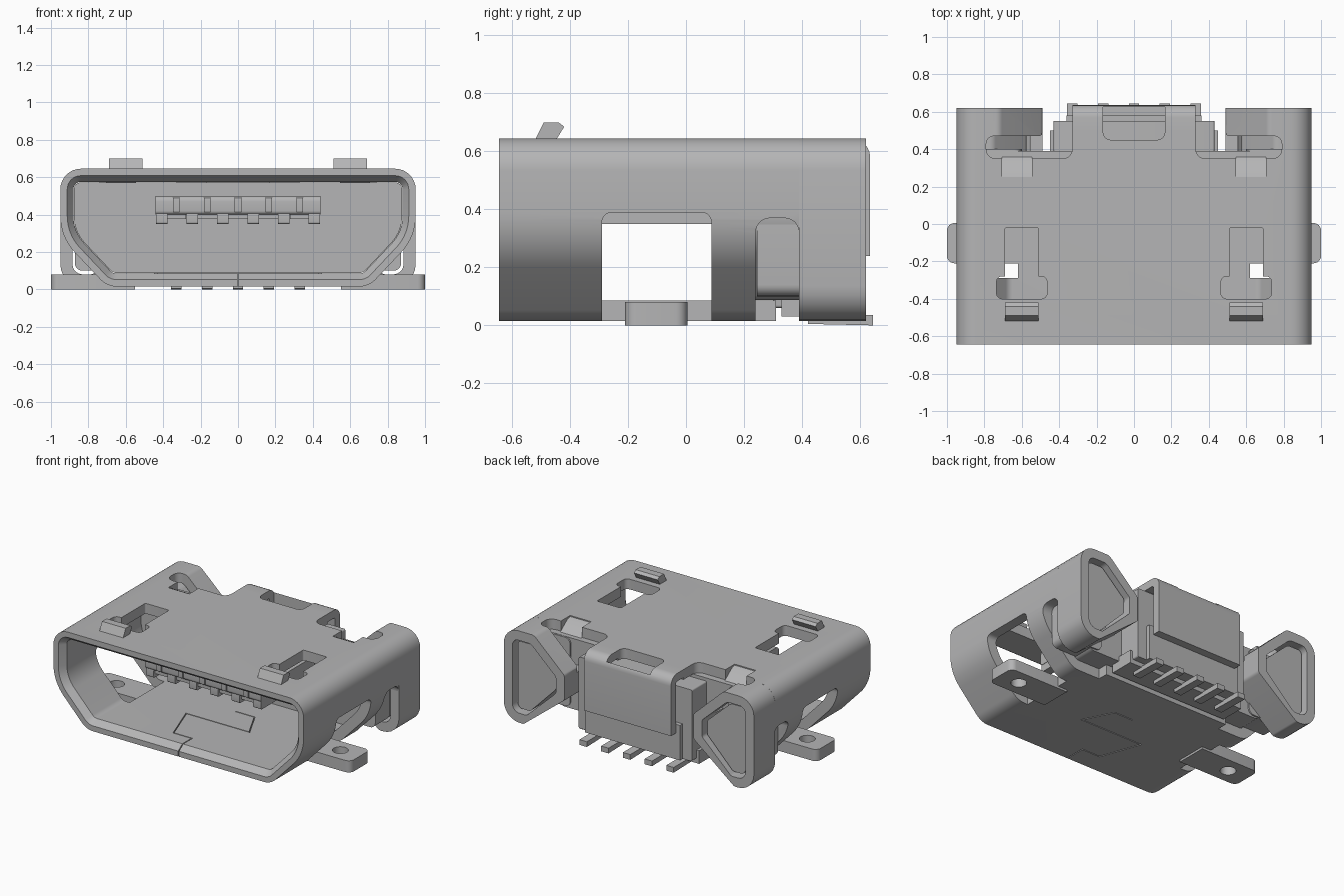
import bpy, bmesh, math
from mathutils import Vector

old = bpy.data.objects.get("Cube")
if old:
    bpy.data.objects.remove(old, do_unlink=True)

GREY = (0.46, 0.46, 0.465, 1)
metal = bpy.data.materials.new("grey metal")
metal.use_nodes = True
metal.diffuse_color = GREY
metal.node_tree.nodes["Principled BSDF"].inputs["Base Color"].default_value = GREY


def fillet(corners, steps=6):
    """Round each corner (u, v, radius) of a closed polygon."""
    out = []
    for i, (u, v, r) in enumerate(corners):
        p = Vector((u, v))
        a = (Vector(corners[i - 1][:2]) - p).normalized()
        b = (Vector(corners[(i + 1) % len(corners)][:2]) - p).normalized()
        if r <= 0:
            out.append(p)
            continue
        half = a.angle(b) / 2
        centre = p + (a + b).normalized() * (r / math.sin(half))
        start = (p + a * (r / math.tan(half)) - centre).normalized()
        end = (p + b * (r / math.tan(half)) - centre).normalized()
        for k in range(steps + 1):
            out.append(centre + start.slerp(end, k / steps).normalized() * r)
    return out


def rect(u0, u1, v0, v1, r=0):
    return fillet([(u0, v0, r), (u1, v0, r), (u1, v1, r), (u0, v1, r)])


def finish(name, bm):
    bmesh.ops.recalc_face_normals(bm, faces=bm.faces[:])
    mesh = bpy.data.meshes.new(name)
    bm.to_mesh(mesh)
    bm.free()
    mesh.materials.append(metal)
    obj = bpy.data.objects.new(name, mesh)
    bpy.context.collection.objects.link(obj)
    return obj


def place(p, axis, d):
    u, v = p[0], p[1]
    return {"x": (d, u, v), "y": (u, d, v), "z": (u, v, d)}[axis]


def prism(name, pts, axis, lo, hi):
    """Extrude a 2D outline along an axis."""
    bm = bmesh.new()
    rings = [[bm.verts.new(place(p, axis, d)) for p in pts] for d in sorted((lo, hi))]
    n = len(pts)
    for ring in rings:
        bm.faces.new(ring)
    for i in range(n):
        j = (i + 1) % n
        bm.faces.new((rings[0][i], rings[0][j], rings[1][j], rings[1][i]))
    return finish(name, bm)


def cut(obj, cutters):
    for c in cutters:
        mod = obj.modifiers.new("cut", "BOOLEAN")
        mod.operation, mod.solver, mod.object = "DIFFERENCE", "EXACT", c
        deps = bpy.context.evaluated_depsgraph_get()
        mesh = bpy.data.meshes.new_from_object(obj.evaluated_get(deps))
        obj.modifiers.clear()
        obj.data = mesh
        bpy.data.objects.remove(c, do_unlink=True)


def ribbon(pts, t):
    """Closed outline of a bent sheet of thickness t along a path."""
    path = [Vector(p) for p in pts]
    low = []
    for i, p in enumerate(path):
        d = path[min(i + 1, len(path) - 1)] - path[max(i - 1, 0)]
        d.normalize()
        low.append(p + Vector((-d.y, d.x)) * t)
    return path + low[::-1]


def mirrored(pts, s):
    return [(s * p[0], p[1]) for p in pts]


def section(t):
    """Shell cross-section, inset by t."""
    half = [(0.95 - t, 0.645 - t, max(0.11 - t, 0.03)),
            (0.95 - t, 0.28 + 0.4 * t, 0.28 - t),
            (0.70 - 0.43 * t, 0.015 + t, 0.12 - t)]
    return fillet(half + [(-x, z, r) for x, z, r in half[::-1]], 8)


def wing(t):
    """Pointed rear loop section, inset by t."""
    return fillet([
        (0.95 - t, 0.645 - t, 0.11 - t), (0.95 - t, 0.015 + t, 0.12 - t),
        (0.80 - 0.35 * t, 0.015 + t, 0.03), (0.49 + t, 0.26 + 0.47 * t, 0.03),
        (0.49 + t, 0.43 - 0.4 * t, 0.03), (0.72 + 0.4 * t, 0.645 - t, 0.05)])


def top_slot(s):
    return prism("c", mirrored(fillet([
        (0.33, 0.35, 0.05), (0.79, 0.35, 0.05), (0.79, 0.47, 0.04),
        (0.49, 0.47, 0.02), (0.49, 0.8, 0), (0.33, 0.8, 0)]), s), "z", 0.4, 0.8)


# Shell: hollow tube with a chamfered mouth
bm = bmesh.new()
rings = []
for inset, y in ((0, -0.645), (0, 0.62), (0.07, 0.62), (0.07, -0.6), (0.037, -0.645)):
    rings.append([bm.verts.new((p.x, y, p.y)) for p in section(inset)])
for k, ring in enumerate(rings):
    nxt = rings[(k + 1) % len(rings)]
    for i in range(len(ring)):
        j = (i + 1) % len(ring)
        bm.faces.new((ring[i], ring[j], nxt[j], nxt[i]))
shell = finish("shell", bm)

# Openings at the middle of the shell
cutters = [
    prism("c", rect(-0.49, 0.49, 0.5, 0.8), "z", 0.4, 0.8),
    prism("c", rect(-0.49, 0.49, 0.31, 0.8), "z", -0.1, 0.3),
    prism("c", rect(-0.165, 0.165, 0.45, 0.8, 0.04), "z", 0.4, 0.8)]
for s in (-1, 1):
    # Side window, rear side slot, rear end, latch hole, top slot and louvre hole
    cutters += [
        prism("c", rect(-0.29, 0.088, -0.1, 0.39, 0.035), "x", s * 0.62, s * 1.1),
        prism("c", rect(0.24, 0.39, -0.1, 0.37, 0.05), "x", s * 0.485, s * 1.1),
        prism("c", rect(0.39, 0.8, -0.1, 0.8), "x", s * 0.48, s * 1.1),
        prism("c", mirrored(rect(0.51, 0.69, -0.39, -0.02, 0.01), s), "z", 0.4, 0.8),
        prism("c", mirrored(rect(0.465, 0.735, -0.40, -0.28, 0.03), s), "z", 0.4, 0.8),
        top_slot(s),
        prism("c", mirrored(rect(0.545, 0.705, 0.25, 0.36), s), "z", 0.4, 0.8)]

# Folded dovetail seam in the floor
seam = [(0, -0.7), (0, -0.5), (-0.14, -0.5), (-0.24, -0.22),
        (0.24, -0.22), (0.14, -0.02), (0, -0.02)]
for a, b in zip(seam, seam[1:]):
    a, b = Vector(a), Vector(b)
    d = (b - a).normalized() * 0.003
    n = Vector((-d.y, d.x))
    cutters.append(prism("c", [a - d + n, a - d - n, b + d - n, b + d + n],
                         "z", -0.1, 0.2))
cut(shell, cutters)

# Rear strap bent down over the housing
bend = [(0.57 + 0.065 * math.sin(a), 0.58 + 0.065 * math.cos(a))
        for a in (math.radians(d) for d in range(0, 91, 15))]
strap = prism("rear_strap", ribbon([(0.49, 0.645)] + bend + [(0.635, 0.24)], -0.055),
              "x", -0.33, 0.33)
cut(strap, [prism("c", rect(-0.165, 0.165, 0.4, 0.625), "z", 0.54, 0.8)])

# Insulating housing: back wall, rear block and a lower step
prism("housing_wall", section(0.073), "y", 0.2, 0.39)
prism("housing_block", rect(-0.43, 0.43, 0.06, 0.55, 0.01), "y", 0.3, 0.55)
prism("housing_back", rect(-0.36, 0.36, 0.06, 0.3), "y", 0.5, 0.58)
prism("housing_foot", rect(-0.45, 0.45, 0.03, 0.12), "y", 0.33, 0.5)

# Contact tongue with ribs and contacts
prism("tongue", fillet([(-0.38, 0.40, 0.02), (0.2, 0.40, 0), (0.2, 0.5, 0),
                        (-0.38, 0.5, 0.03)]), "x", -0.44, 0.44)
for i in range(6):
    x = (i - 2.5) * 0.163
    prism("tongue_rib", rect(-0.375, 0.2, 0.35, 0.41, 0.01), "x", x - 0.03, x + 0.03)
for i in range(5):
    x = (i - 2) * 0.165
    prism("contact", rect(-0.36, 0.2, 0.375, 0.41), "x", x - 0.052, x + 0.052)
    prism("contact_bump", rect(-0.39, -0.3, 0.41, 0.49, 0.01), "x", x - 0.018, x + 0.018)
    prism("solder_pin", [(0.42, 0.005), (0.645, 0), (0.645, 0.036), (0.5, 0.036), (0.42, 0.06)],
          "x", x - 0.028, x + 0.028)

for s in (-1, 1):
    # Solder tab with a round hole
    tab = prism("mounting_tab", mirrored(fillet([
        (0.55, -0.21, 0), (1.0, -0.21, 0.04), (1.0, 0.005, 0.04), (0.55, 0.005, 0)]), s),
        "z", 0.0, 0.08)
    hole = [(s * 0.85 + 0.05 * math.cos(k * math.pi / 12),
             -0.103 + 0.05 * math.sin(k * math.pi / 12)) for k in range(24)]
    cut(tab, [prism("c", hole, "z", -0.1, 0.2)])
    # Rear wing loop with its plug, and the housing lobe beside it
    loop = prism("rear_wing", mirrored(wing(0), s), "y", 0.39, 0.62)
    cut(loop, [prism("c", mirrored(wing(0.065), s), "y", 0.3, 0.7), top_slot(s)])
    prism("wing_plug", mirrored(wing(0.085), s), "y", 0.38, 0.59)
    prism("housing_lobe", mirrored(rect(0.6, 0.872, 0.1, 0.57, 0.04), s), "y", 0.245, 0.4)
    # Raised latch hook at the front edge of its hole
    prism("latch_hook", [(-0.53, 0.62), (-0.49, 0.70), (-0.44, 0.70), (-0.42, 0.685),
                         (-0.46, 0.62)], "x", s * 0.51, s * 0.69)
    # Louvre pressed down from the roof
    prism("louvre", ribbon([(0.23, 0.643), (0.28, 0.63), (0.36, 0.57)], -0.05),
          "x", s * 0.545, s * 0.705)

# Smooth shading with sharp edges kept
bpy.ops.object.select_all(action="DESELECT")
for obj in bpy.context.scene.objects:
    if obj.type == "MESH" and obj.data.materials and obj.data.materials[0] == metal:
        obj.select_set(True)
        bpy.context.view_layer.objects.active = obj
bpy.ops.object.shade_smooth_by_angle(angle=math.radians(30))
